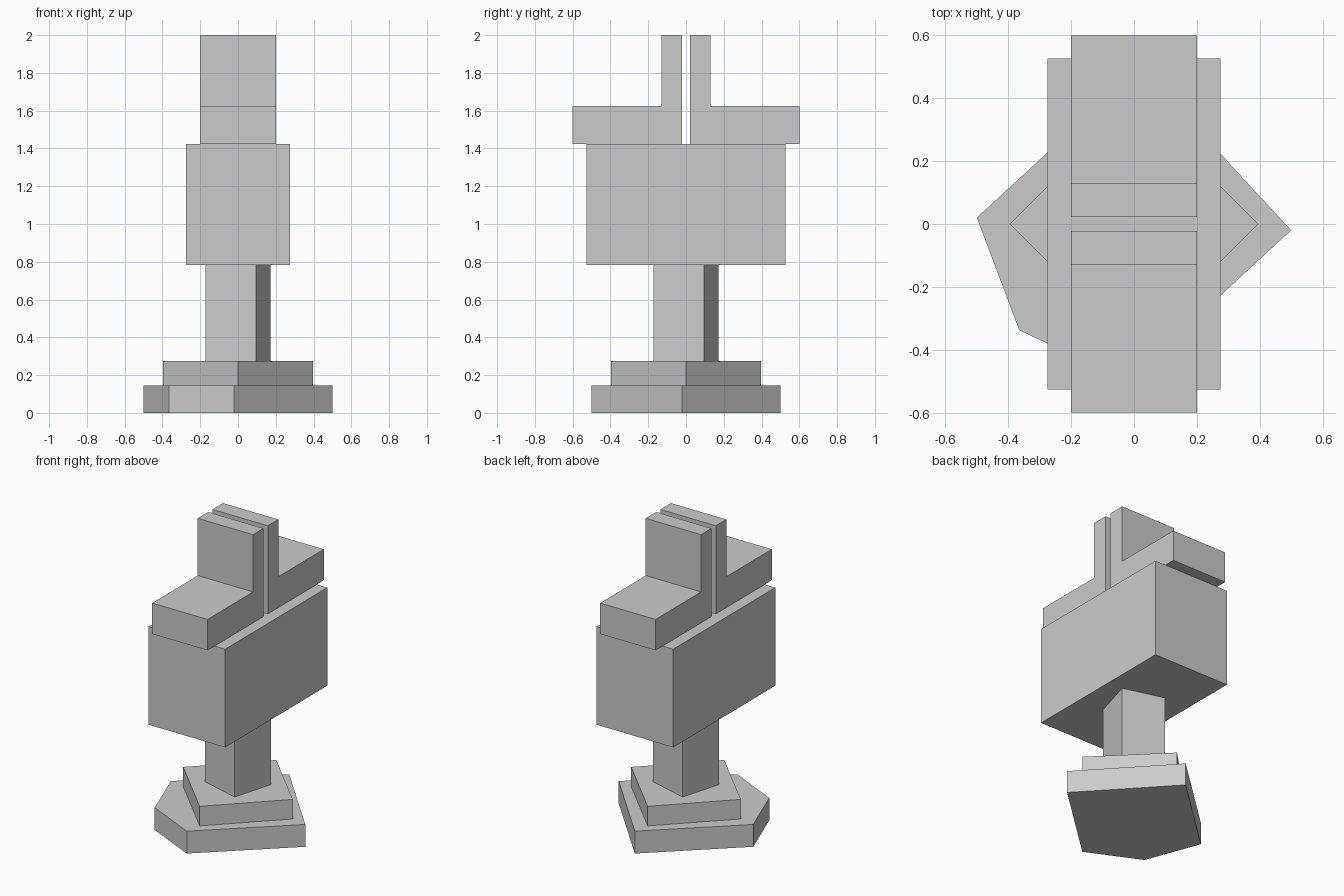
import bpy
import bmesh
from mathutils import Matrix

cube = bpy.data.objects.get("Cube")
if cube:
    bpy.data.objects.remove(cube, do_unlink=True)

GREY = (0.6, 0.6, 0.6, 1.0)
grey = bpy.data.materials.new("light grey")
grey.use_nodes = True
grey.diffuse_color = GREY
grey.node_tree.nodes["Principled BSDF"].inputs["Base Color"].default_value = GREY


def prism(name, outline, depth, matrix=Matrix()):
    """Extrude a flat outline along its local z, then place it."""
    bm = bmesh.new()
    face = bm.faces.new([bm.verts.new((x, y, 0)) for x, y in outline])
    extruded = bmesh.ops.extrude_face_region(bm, geom=[face])["geom"]
    top = [v for v in extruded if isinstance(v, bmesh.types.BMVert)]
    bmesh.ops.translate(bm, verts=top, vec=(0, 0, depth))
    bm.transform(matrix)
    bmesh.ops.recalc_face_normals(bm, faces=bm.faces[:])
    mesh = bpy.data.meshes.new(name)
    bm.to_mesh(mesh)
    bm.free()
    mesh.materials.append(grey)
    obj = bpy.data.objects.new(name, mesh)
    bpy.context.collection.objects.link(obj)
    return obj


def upright(name, outline, z0, z1):
    return prism(name, outline, z1 - z0, Matrix.Translation((0, 0, z0)))


def turned_square(x, y):
    """Square outline made by quarter turns of one corner."""
    return [(x, y), (-y, x), (-x, -y), (y, -x)]


# Five-sided foot: a turned square with one side pushed out to a point
foot = turned_square(0.5, -0.02)
foot.insert(3, (-0.365, -0.338))
upright("foot_slab", foot, 0, 0.146)

# Diamond step and twisted square post
upright("foot_step", turned_square(0.396, 0), 0.146, 0.274)
upright("post", turned_square(0.171, 0.095), 0.274, 0.783)

# Main block
hx, hy = 0.276, 0.527
upright("body_block", [(-hx, -hy), (hx, -hy), (hx, hy), (-hx, hy)], 0.783, 1.424)

# Back-to-back angle brackets, profile in y and z swept along x
profile = [(0.022, 1.424), (0.6, 1.424), (0.6, 1.626),
           (0.13, 1.626), (0.13, 2.0), (0.022, 2.0)]
sweep = Matrix(((0, 0, 1, -0.2), (1, 0, 0, 0), (0, 1, 0, 0), (0, 0, 0, 1)))
for name, side in (("front_bracket", -1), ("back_bracket", 1)):
    prism(name, [(side * y, z) for y, z in profile], 0.4, sweep)
